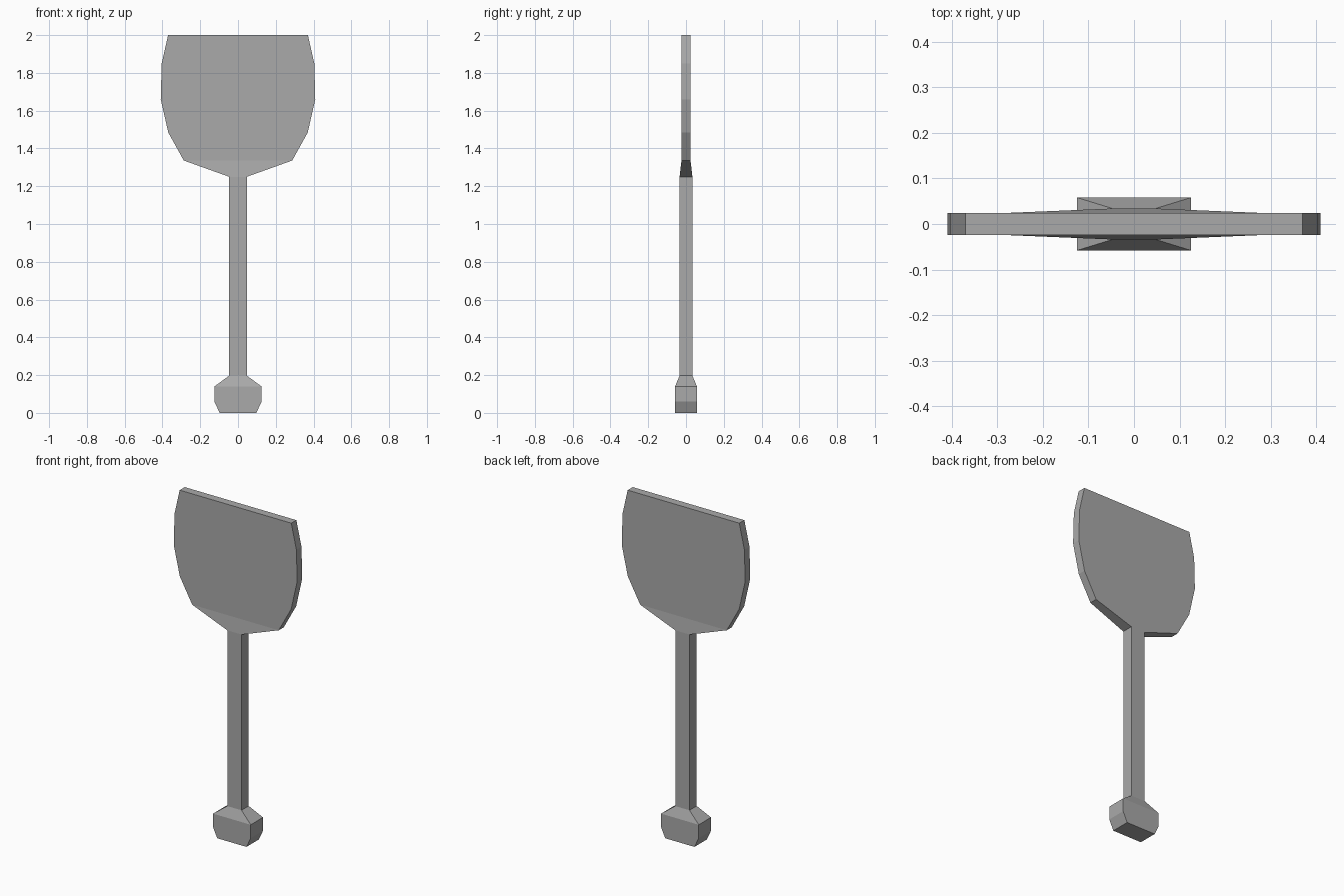
import bpy
import bmesh

cube = bpy.data.objects.get("Cube")
if cube:
    bpy.data.objects.remove(cube, do_unlink=True)

grey = bpy.data.materials.new("plain_grey")
grey.use_nodes = True
colour = (0.4, 0.4, 0.4, 1)
grey.diffuse_color = colour
grey.node_tree.nodes["Principled BSDF"].inputs["Base Color"].default_value = colour


def loft(name, sections, cap_bottom=False, cap_top=False):
    """Join rectangular sections given as (height, half width, half depth)."""
    bm = bmesh.new()
    rings = [[bm.verts.new((sx * w, sy * d, z))
              for sx, sy in ((-1, -1), (1, -1), (1, 1), (-1, 1))]
             for z, w, d in sections]
    for low, high in zip(rings, rings[1:]):
        for i in range(4):
            j = (i + 1) % 4
            bm.faces.new((low[i], low[j], high[j], high[i]))
    if cap_bottom:
        bm.faces.new(rings[0][::-1])
    if cap_top:
        bm.faces.new(rings[-1])
    mesh = bpy.data.meshes.new(name)
    bm.to_mesh(mesh)
    bm.free()
    mesh.materials.append(grey)
    obj = bpy.data.objects.new(name, mesh)
    bpy.context.collection.objects.link(obj)
    return obj


# Sections shared where neighbouring parts meet
shaft_bottom = (0.197, 0.047, 0.034)
shaft_top = (1.25, 0.047, 0.034)
thin = 0.024
thick = 0.058

# End grip with chamfered lower corners and a tapered neck
loft("grip", [(0, 0.097, thick), (0.06, 0.125, thick),
              (0.14, 0.125, thick), shaft_bottom], cap_bottom=True)

# Straight square shaft
loft("shaft", [shaft_bottom, shaft_top])

# Flat blade flaring from the shaft, with curved sides and a straight tip
loft("blade", [shaft_top, (1.336, 0.287, thin), (1.484, 0.369, thin),
               (1.66, 0.409, thin), (1.85, 0.404, thin),
               (2, 0.37, thin)], cap_top=True)
